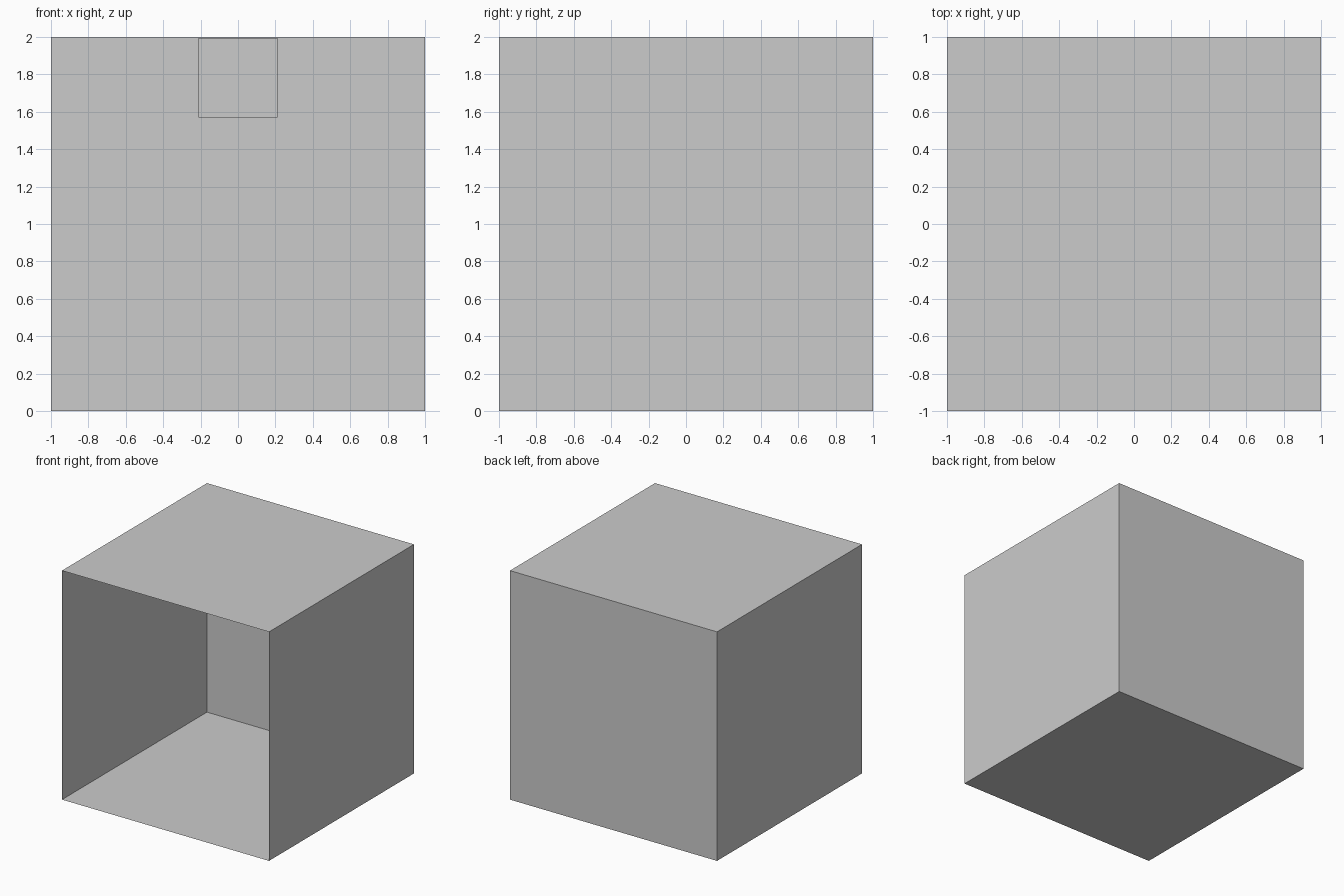
import bpy
import bmesh

if "Cube" in bpy.data.objects:
    bpy.data.objects.remove(bpy.data.objects["Cube"])


def cube(name, size, z, open_front=False):
    """Cube centred on x and y, optionally without its front face."""
    bm = bmesh.new()
    bmesh.ops.create_cube(bm, size=size)
    if open_front:
        front = [f for f in bm.faces if f.normal.y < -0.9]
        bmesh.ops.delete(bm, geom=front, context='FACES_ONLY')
    mesh = bpy.data.meshes.new(name)
    bm.to_mesh(mesh)
    bm.free()
    obj = bpy.data.objects.new(name, mesh)
    obj.location.z = z
    bpy.context.collection.objects.link(obj)
    return obj


# Thin-walled room, open at the front
cube("room_shell", 2.0, 1.0, open_front=True)

# Lamp block hanging just below the middle of the ceiling
cube("ceiling_lamp", 0.425, 1.782)
